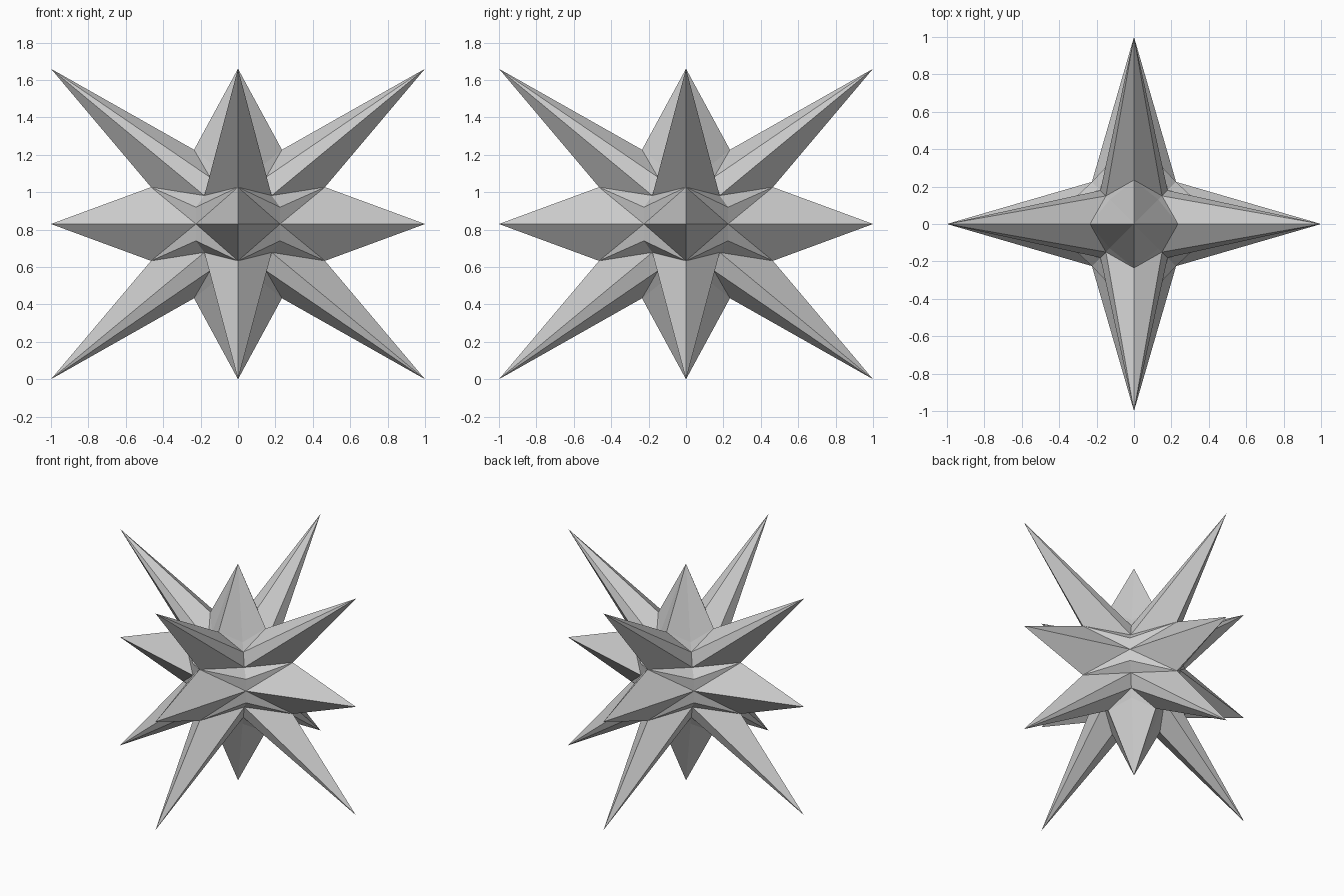
import bpy, bmesh, math
from mathutils import Matrix, Vector

if "Cube" in bpy.data.objects:
    bpy.data.objects.remove(bpy.data.objects["Cube"])

H = 0.83  # half height; the star is built around the origin and then lifted

# Key points of one wedge (tips and ridges on the x axis plane, valleys on the diagonal)
P = {
    "top": (0, 0, H), "upper": (1, 0, H), "mid": (1, 0, 0),
    "dip_top": (0.235, 0, 0.397), "dip_side": (0.465, 0, 0.197),
    "v0": (0.225, 0.225, 0), "v1": (0.225, 0.225, 0.09), "v2": (0.18, 0.18, 0.152),
    "v3": (0.15, 0.15, 0.25), "v4": (0.13, 0.13, 0.312),
}
FACES = [
    ("mid", "v0", "dip_side"), ("dip_side", "v0", "v1"), ("dip_side", "v1", "v2"),
    ("upper", "dip_side", "v2"), ("upper", "v2", "v3"), ("upper", "v3", "dip_top"),
    ("dip_top", "v3", "v4"), ("dip_top", "v4", "top"),
]

# Repeat the wedge: four turns, mirrored sideways and up-down
bm = bmesh.new()
for k in range(4):
    turn = Matrix.Rotation(k * math.pi / 2, 3, 'Z')
    for sy in (1, -1):
        for sz in (1, -1):
            flip = Matrix.Diagonal((1, sy, sz))
            vs = {n: bm.verts.new(turn @ (flip @ Vector(p)) + Vector((0, 0, H)))
                  for n, p in P.items()}
            for f in FACES:
                names = f if sy * sz > 0 else f[::-1]
                bm.faces.new([vs[n] for n in names])
bmesh.ops.remove_doubles(bm, verts=bm.verts, dist=0.0005)
bmesh.ops.recalc_face_normals(bm, faces=bm.faces)

mesh = bpy.data.meshes.new("spiked_star")
bm.to_mesh(mesh)
bm.free()
bpy.context.collection.objects.link(bpy.data.objects.new("spiked_star", mesh))
